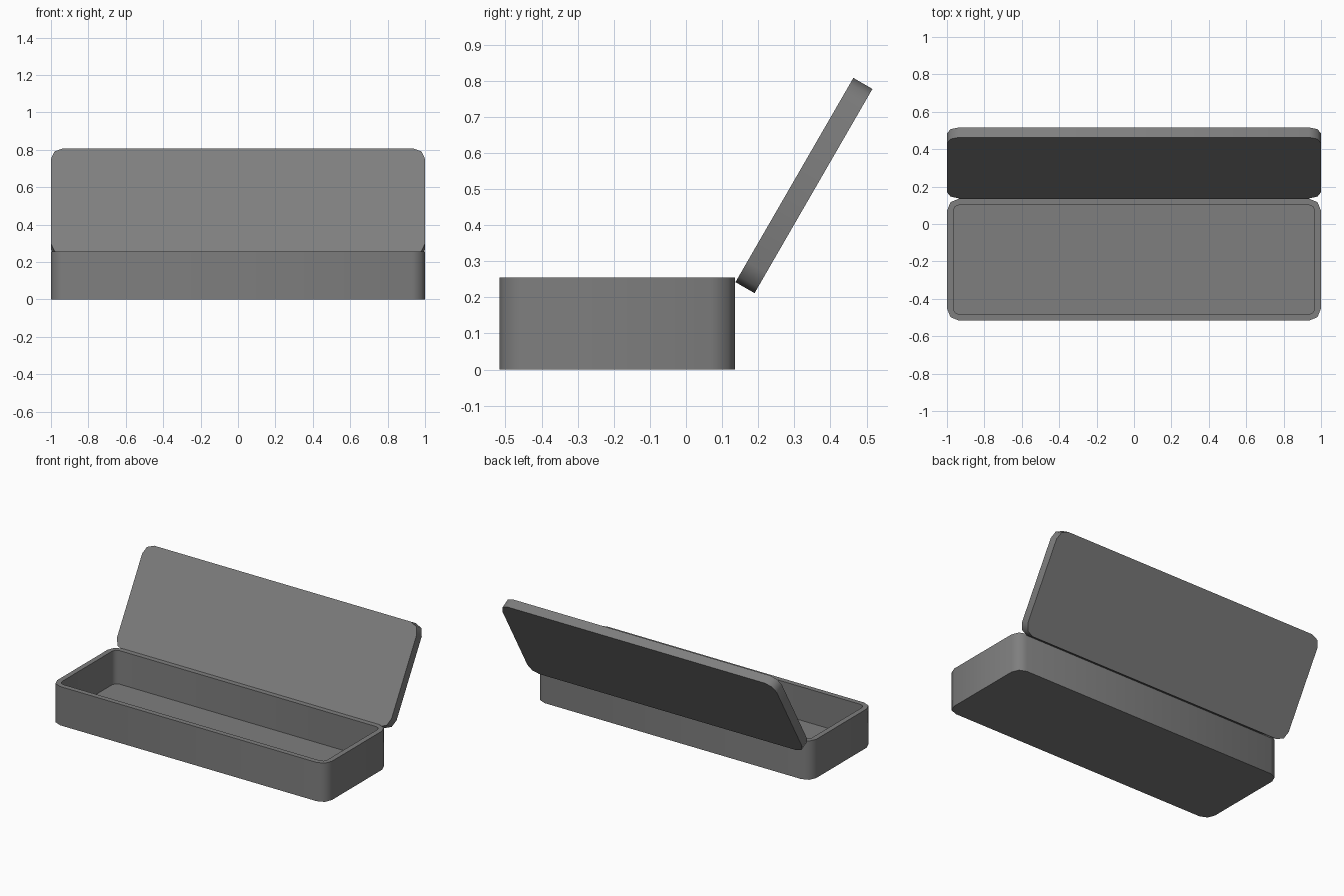
import bpy, bmesh, math
from mathutils import Matrix

if "Cube" in bpy.data.objects:
    bpy.data.objects.remove(bpy.data.objects["Cube"])

WIDTH, DEPTH, HEIGHT = 2.0, 0.653, 0.255
WALL, FLOOR, RADIUS, STEPS = 0.034, 0.034, 0.065, 2

dark_grey = bpy.data.materials.new("dark_grey")
dark_grey.diffuse_color = (0.21, 0.21, 0.21, 1)
dark_grey.use_nodes = True
dark_grey.node_tree.nodes["Principled BSDF"].inputs["Base Color"].default_value = dark_grey.diffuse_color


def rounded_loop(bm, w, d, r, z, cy=0.0):
    """Ring of vertices along a rounded rectangle."""
    ring = []
    for i, (sx, sy) in enumerate([(1, 1), (-1, 1), (-1, -1), (1, -1)]):
        for s in range(STEPS + 1):
            a = math.radians(90) * (i + s / STEPS)
            ring.append(bm.verts.new((sx * (w / 2 - r) + r * math.cos(a),
                                      cy + sy * (d / 2 - r) + r * math.sin(a), z)))
    return ring


def stacked_shell(name, rings, matrix=Matrix()):
    """Join consecutive rings with walls and cap the first and last."""
    bm = bmesh.new()
    loops = [rounded_loop(bm, *ring) for ring in rings]
    for a, b in zip(loops, loops[1:]):
        n = len(a)
        for i in range(n):
            bm.faces.new((a[i], a[(i + 1) % n], b[(i + 1) % n], b[i]))
    bm.faces.new(loops[0][::-1])
    bm.faces.new(loops[-1])
    bmesh.ops.recalc_face_normals(bm, faces=bm.faces)
    bm.transform(matrix)
    mesh = bpy.data.meshes.new(name)
    bm.to_mesh(mesh)
    bm.free()
    mesh.materials.append(dark_grey)
    obj = bpy.data.objects.new(name, mesh)
    bpy.context.collection.objects.link(obj)
    bpy.ops.object.select_all(action='DESELECT')
    obj.select_set(True)
    bpy.context.view_layer.objects.active = obj
    bpy.ops.object.shade_smooth_by_angle(angle=math.radians(50))
    return obj


# Open tray: outer wall, rim, inner wall, floor
inner = (WIDTH - 2 * WALL, DEPTH - 2 * WALL, RADIUS - WALL)
box_y = -0.1905
stacked_shell("box_tray", [
    (WIDTH, DEPTH, RADIUS, 0, box_y),
    (WIDTH, DEPTH, RADIUS, HEIGHT, box_y),
    (*inner, HEIGHT, box_y),
    (*inner, FLOOR, box_y),
])

# Lid slab, swung open about its lower inner edge
hinge = Matrix.Translation((0, 0.137, 0.242)) @ Matrix.Rotation(math.radians(60), 4, 'X')
stacked_shell("open_lid", [
    (WIDTH, DEPTH, RADIUS, -0.061, DEPTH / 2),
    (WIDTH, DEPTH, RADIUS, 0, DEPTH / 2),
], hinge)
